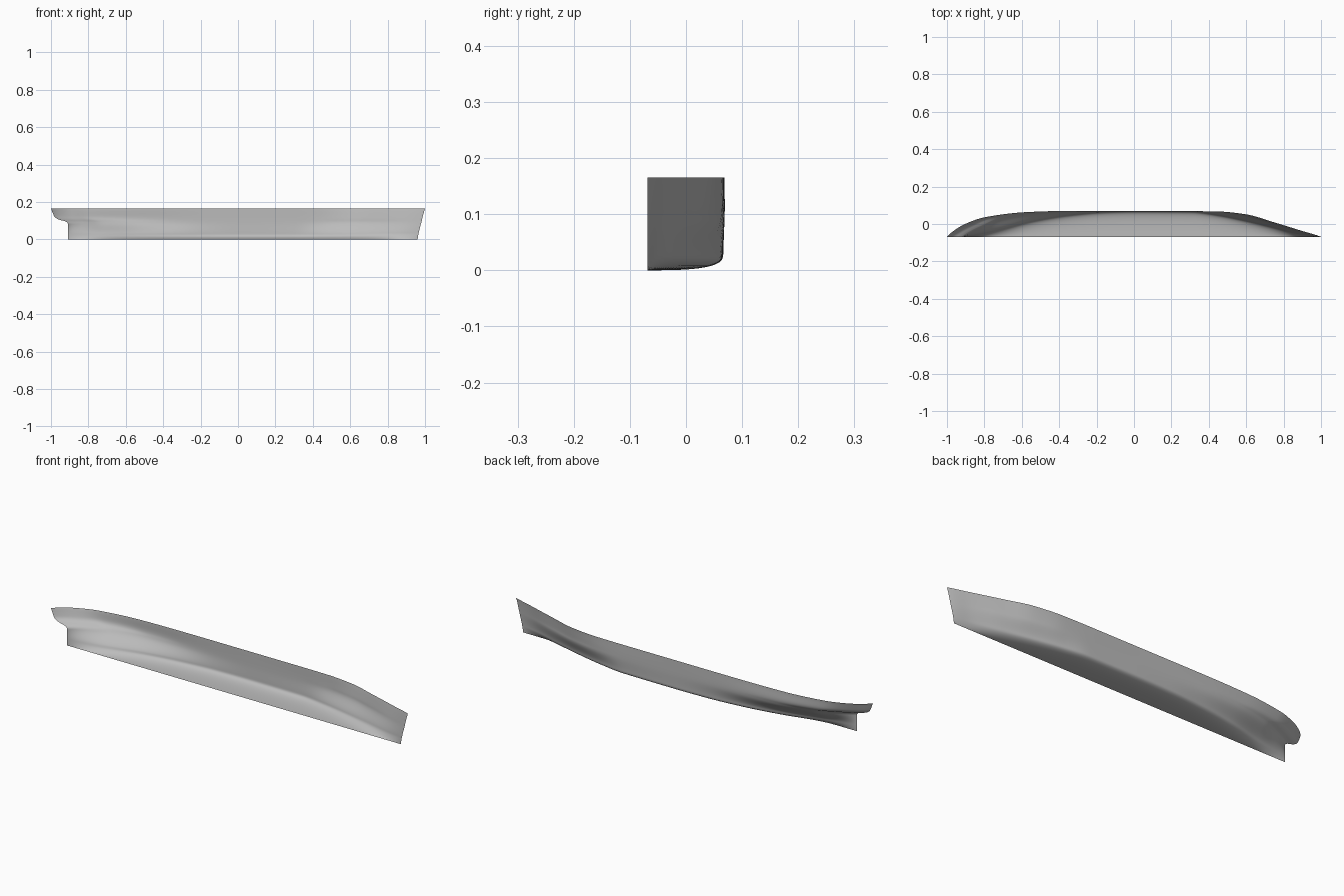
import bpy
import bmesh
import math

if "Cube" in bpy.data.objects:
    bpy.data.objects.remove(bpy.data.objects["Cube"], do_unlink=True)

# Hull proportions
HEIGHT, BEAM = 0.165, 0.137
BILGE, MID = 0.03, 0.09
COLUMNS, BOTTOM_ROWS, SIDE_ROWS = 96, 14, 24

# Half-breadths along the length at the bilge, mid height and deck
STATIONS = [-1, -.95, -.9, -.8, -.6, -.4, -.2, 0, .3, .45, .6, .75, .9, 1]
LOW = [0, .008, .017, .038, .085, .115, .131, .135, .133, .115, .087, .053, .016, 0]
MIDDLE = [0, .03, .053, .094, .127, .136, .137, .137, .137, .132, .11, .07, .025, 0]
DECK = [0, .042, .07, .104, .13, .136, .137, .137, .137, .1355, .12, .077, .031, 0]

# Side profiles of the stern and the stem
STERN_Z = [0, .085, .098, .105, .12, .14, HEIGHT]
STERN_X = [-.91, -.91, -.925, -.955, -.98, -.99, -1]
STEM_Z = [0, .03, MID, HEIGHT]
STEM_X = [.96, .965, .98, 1]


def hermite(t, a, b, slope_a, slope_b):
    return ((1 + 2 * t) * (1 - t) ** 2 * a + t * t * (3 - 2 * t) * b
            + t * (1 - t) ** 2 * slope_a - t * t * (1 - t) * slope_b)


def curve(xs, ys, x):
    """Smooth interpolation that does not overshoot."""
    steps = [b - a for a, b in zip(xs, xs[1:])]
    secants = [(b - a) / d for a, b, d in zip(ys, ys[1:], steps)]

    def slope(i):
        if i == 0 or i == len(xs) - 1:
            return 1.3 * secants[0 if i == 0 else -1]
        a, b = secants[i - 1], secants[i]
        return 2 * a * b / (a + b) if a * b > 0 else 0

    i = 0
    while i < len(steps) - 1 and x > xs[i + 1]:
        i += 1
    d = steps[i]
    return hermite((x - xs[i]) / d, ys[i], ys[i + 1], slope(i) * d, slope(i + 1) * d)


def half_breadth(s, z):
    low, mid, deck = (curve(STATIONS, row, s) for row in (LOW, MIDDLE, DECK))
    if z <= BILGE:
        # Rounded bilge amidships, easing to a V at both ends
        n = 1 + 2 * low / BEAM
        return low * max(0, 1 - (1 - z / BILGE) ** n) ** (1 / n)
    mid_slope = (deck - low) / (HEIGHT - BILGE)
    if z <= MID:
        d = MID - BILGE
        return hermite((z - BILGE) / d, low, mid, (mid - low) / 2, mid_slope * d)
    d = HEIGHT - MID
    return hermite((z - MID) / d, mid, deck, mid_slope * d, deck - mid)


# Half hull shell, open at the deck and the centre plane
levels = [BILGE * (i / BOTTOM_ROWS) ** 3 for i in range(BOTTOM_ROWS + 1)]
levels += [BILGE + (HEIGHT - BILGE) * i / SIDE_ROWS for i in range(1, SIDE_ROWS + 1)]

bm = bmesh.new()
grid = []
for z in levels:
    aft, fore = curve(STERN_Z, STERN_X, z), curve(STEM_Z, STEM_X, z)
    row = []
    for c in range(COLUMNS + 1):
        s = -math.cos(math.pi * c / COLUMNS)
        x = aft + (fore - aft) * (s + 1) / 2
        row.append(bm.verts.new((x, half_breadth(s, z) - BEAM / 2, z)))
    grid.append(row)
for lower, upper in zip(grid, grid[1:]):
    for c in range(COLUMNS):
        bm.faces.new((lower[c + 1], lower[c], upper[c], upper[c + 1]))
mesh = bpy.data.meshes.new("half_hull")
bm.to_mesh(mesh)
bm.free()

hull = bpy.data.objects.new("half_hull", mesh)
bpy.context.collection.objects.link(hull)

# Plain grey finish
grey = bpy.data.materials.new("hull_grey")
grey.use_nodes = True
colour = (0.5, 0.5, 0.5, 1)
grey.diffuse_color = colour
grey.node_tree.nodes["Principled BSDF"].inputs["Base Color"].default_value = colour
mesh.materials.append(grey)

bpy.context.view_layer.objects.active = hull
hull.select_set(True)
bpy.ops.object.shade_smooth_by_angle(angle=math.radians(40))
